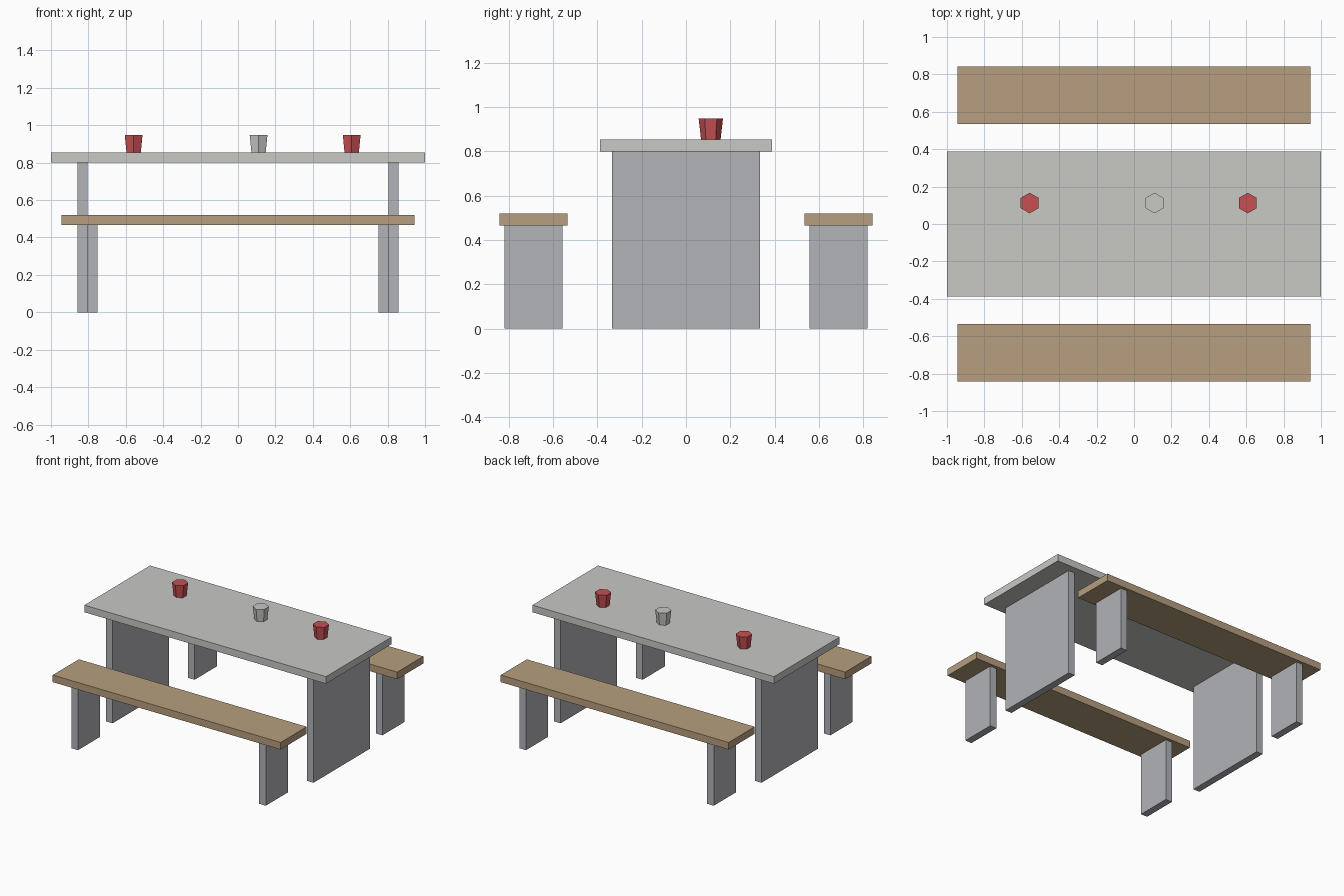
import bpy

cube = bpy.data.objects.get("Cube")
if cube:
    bpy.data.objects.remove(cube, do_unlink=True)


def material(name, r, g, b):
    mat = bpy.data.materials.new(name)
    mat.use_nodes = True
    mat.diffuse_color = (r, g, b, 1)
    bsdf = next(n for n in mat.node_tree.nodes if n.type == 'BSDF_PRINCIPLED')
    bsdf.inputs["Base Color"].default_value = (r, g, b, 1)
    return mat


stone = material("pale stone", 0.578, 0.578, 0.56)
concrete = material("grey concrete", 0.445, 0.451, 0.479)
wood = material("tan wood", 0.468, 0.342, 0.209)
red = material("red", 0.57, 0.08, 0.087)


def box(name, mat, x, y, z):
    """Box spanning the (low, high) ranges x, y and z."""
    bpy.ops.mesh.primitive_cube_add(size=1, location=[sum(r) / 2 for r in (x, y, z)])
    obj = bpy.context.object
    obj.name = name
    obj.scale = [r[1] - r[0] for r in (x, y, z)]
    bpy.ops.object.transform_apply(location=False, rotation=False, scale=True)
    obj.data.materials.append(mat)
    return obj


def mirrored(span, side):
    return tuple(sorted(side * v for v in span))


TABLE_TOP = 0.853
SIDES = ((1, "left"), (-1, "right"))
ENDS = ((-1, "front"), (1, "back"))

# Table: slab on two upright panels
box("table_top", stone, (-1, 1), (-0.388, 0.388), (0.8, TABLE_TOP))
for sx, side in SIDES:
    box(f"table_leg_{side}", concrete, mirrored((0.805, 0.858), sx),
        (-0.333, 0.333), (0, 0.8))

# Benches: plank on two short panels
for sy, end in ENDS:
    box(f"{end}_bench_seat", wood, (-0.943, 0.943),
        mirrored((0.535, 0.843), sy), (0.466, 0.519))
    for sx, side in SIDES:
        box(f"{end}_bench_leg_{side}", concrete, mirrored((0.75, 0.804), sx),
            mirrored((0.558, 0.82), sy), (0, 0.466))

# Six-sided tapered cups
CUP_HEIGHT = 0.096
for name, x, mat in (("right_cup", -0.558, red),
                     ("middle_cup", 0.11, stone),
                     ("left_cup", 0.608, red)):
    bpy.ops.mesh.primitive_cone_add(
        vertices=6, radius1=0.044, radius2=0.055, depth=CUP_HEIGHT,
        location=(x, 0.112, TABLE_TOP + CUP_HEIGHT / 2))
    cup = bpy.context.object
    cup.name = name
    cup.data.materials.append(mat)
